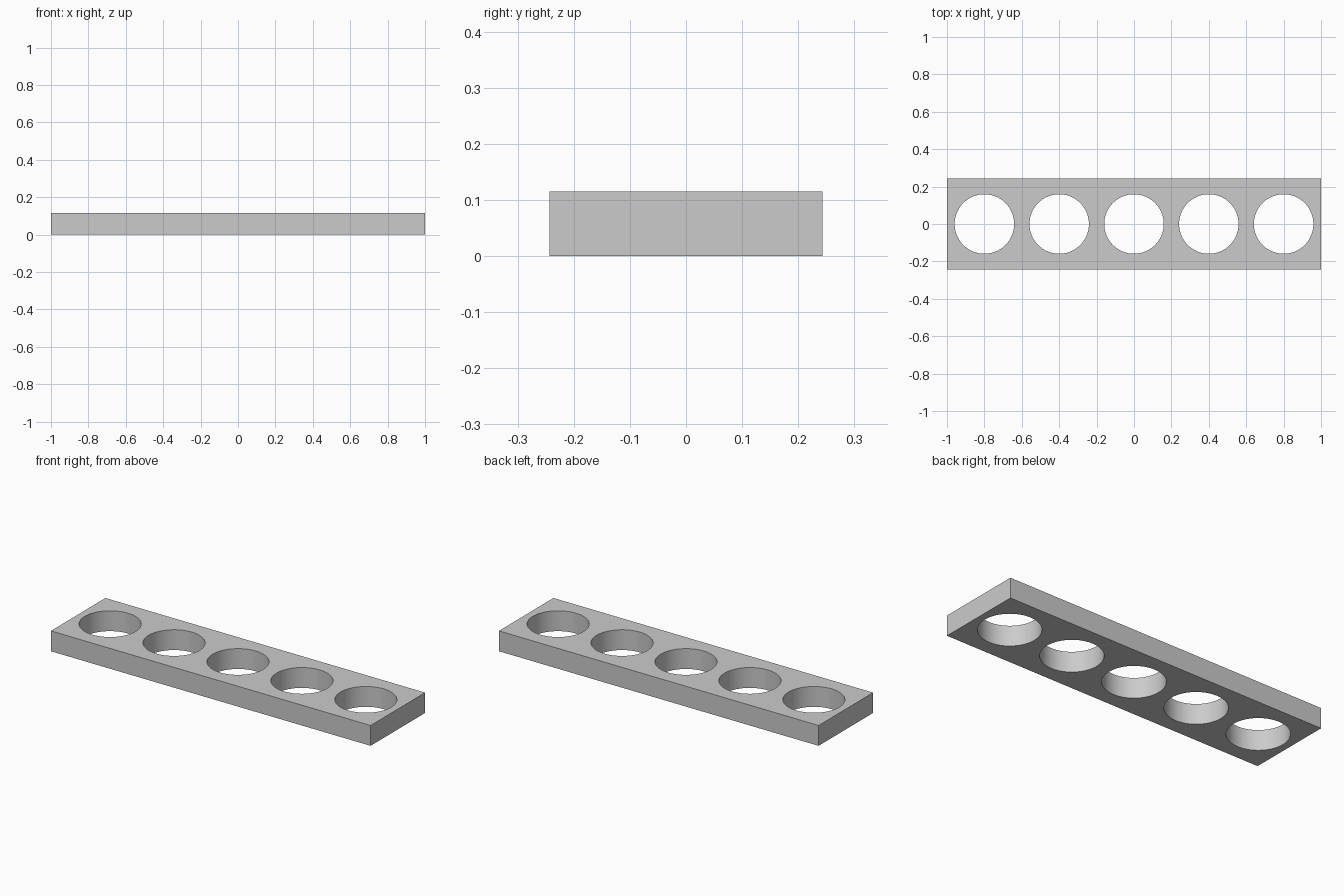
import bpy
import math

LENGTH, DEPTH, HEIGHT = 2.0, 0.487, 0.115
HOLES, SPACING, RADIUS = 5, 0.4, 0.159

if "Cube" in bpy.data.objects:
    bpy.data.objects.remove(bpy.data.objects["Cube"], do_unlink=True)

# Plain grey finish
grey = bpy.data.materials.new("plain_grey")
grey.use_nodes = True
colour = (0.6, 0.6, 0.6, 1)
grey.diffuse_color = colour
for node in grey.node_tree.nodes:
    if node.type == "BSDF_PRINCIPLED":
        node.inputs["Base Color"].default_value = colour

# Flat rectangular bar
bpy.ops.mesh.primitive_cube_add(size=1, location=(0, 0, HEIGHT / 2))
bar = bpy.context.object
bar.name = "perforated_bar"
bar.scale = (LENGTH, DEPTH, HEIGHT)
bpy.ops.object.transform_apply(location=False, rotation=False, scale=True)
bar.data.materials.append(grey)

# Row of round through holes
for i in range(HOLES):
    x = (i - (HOLES - 1) / 2) * SPACING
    bpy.ops.mesh.primitive_cylinder_add(
        vertices=96, radius=RADIUS, depth=HEIGHT * 3, location=(x, 0, HEIGHT / 2))
    cutter = bpy.context.object
    cutter.name = "hole_cutter"
    cutter.hide_render = True
    cutter.data.materials.append(grey)

    bpy.ops.object.select_all(action="DESELECT")
    bar.select_set(True)
    bpy.context.view_layer.objects.active = bar
    cut = bar.modifiers.new("hole", "BOOLEAN")
    cut.operation = "DIFFERENCE"
    cut.solver = "EXACT"
    cut.object = cutter
    bpy.ops.object.modifier_apply(modifier=cut.name)
    bpy.data.objects.remove(cutter, do_unlink=True)

# Smooth hole walls, sharp rims and corners
bpy.ops.object.shade_smooth_by_angle(angle=math.radians(30))
